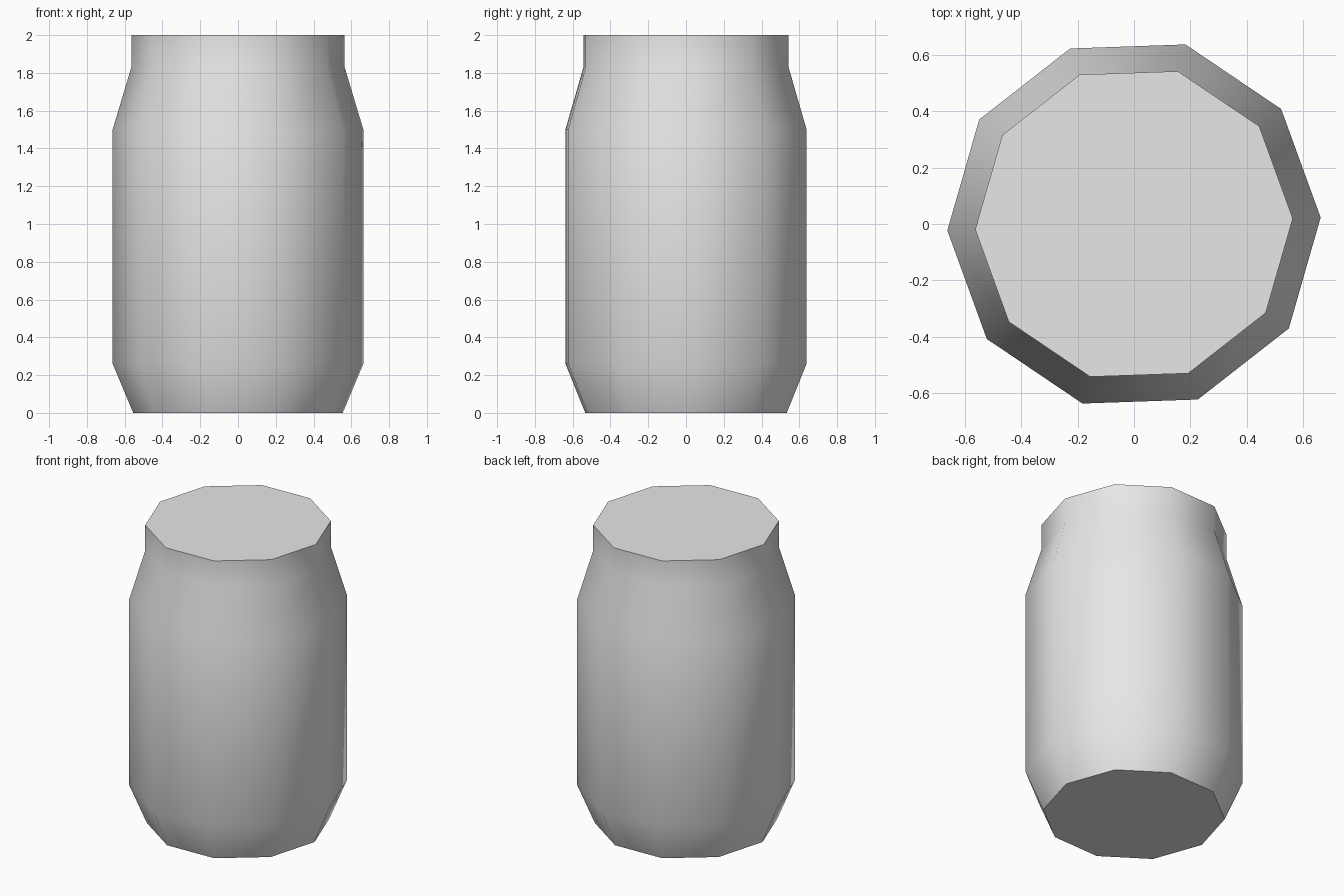
import bpy
import bmesh
import math

cube = bpy.data.objects.get("Cube")
if cube:
    bpy.data.objects.remove(cube, do_unlink=True)

SIDES = 10
TURN = math.radians(2)
# Profile from base to rim: (radius, height)
PROFILE = [(0.555, 0.0), (0.664, 0.26), (0.664, 1.5), (0.565, 1.83), (0.565, 2.0)]

# Plain grey material
grey = bpy.data.materials.new("light_grey")
grey.use_nodes = True
colour = (0.8, 0.8, 0.8, 1.0)
grey.diffuse_color = colour
for node in grey.node_tree.nodes:
    if node.type == "BSDF_PRINCIPLED":
        node.inputs["Base Color"].default_value = colour

# Closed jar body: stacked ten-sided rings
bm = bmesh.new()
rings = []
for radius, height in PROFILE:
    angles = [TURN + i * math.tau / SIDES for i in range(SIDES)]
    rings.append([bm.verts.new((radius * math.cos(a), radius * math.sin(a), height))
                  for a in angles])
for low, high in zip(rings, rings[1:]):
    for i in range(SIDES):
        j = (i + 1) % SIDES
        bm.faces.new((low[i], low[j], high[j], high[i]))

# Flat base and top
bm.faces.new(rings[0][::-1])
bm.faces.new(rings[-1])
bmesh.ops.recalc_face_normals(bm, faces=bm.faces[:])

# Smooth walls with crisp edges round the base and top
for face in bm.faces:
    face.smooth = True
for edge in bm.edges:
    edge.smooth = edge.calc_face_angle() < math.radians(60)

mesh = bpy.data.meshes.new("jar_body")
bm.to_mesh(mesh)
bm.free()
mesh.materials.append(grey)
body = bpy.data.objects.new("jar_body", mesh)
bpy.context.scene.collection.objects.link(body)
